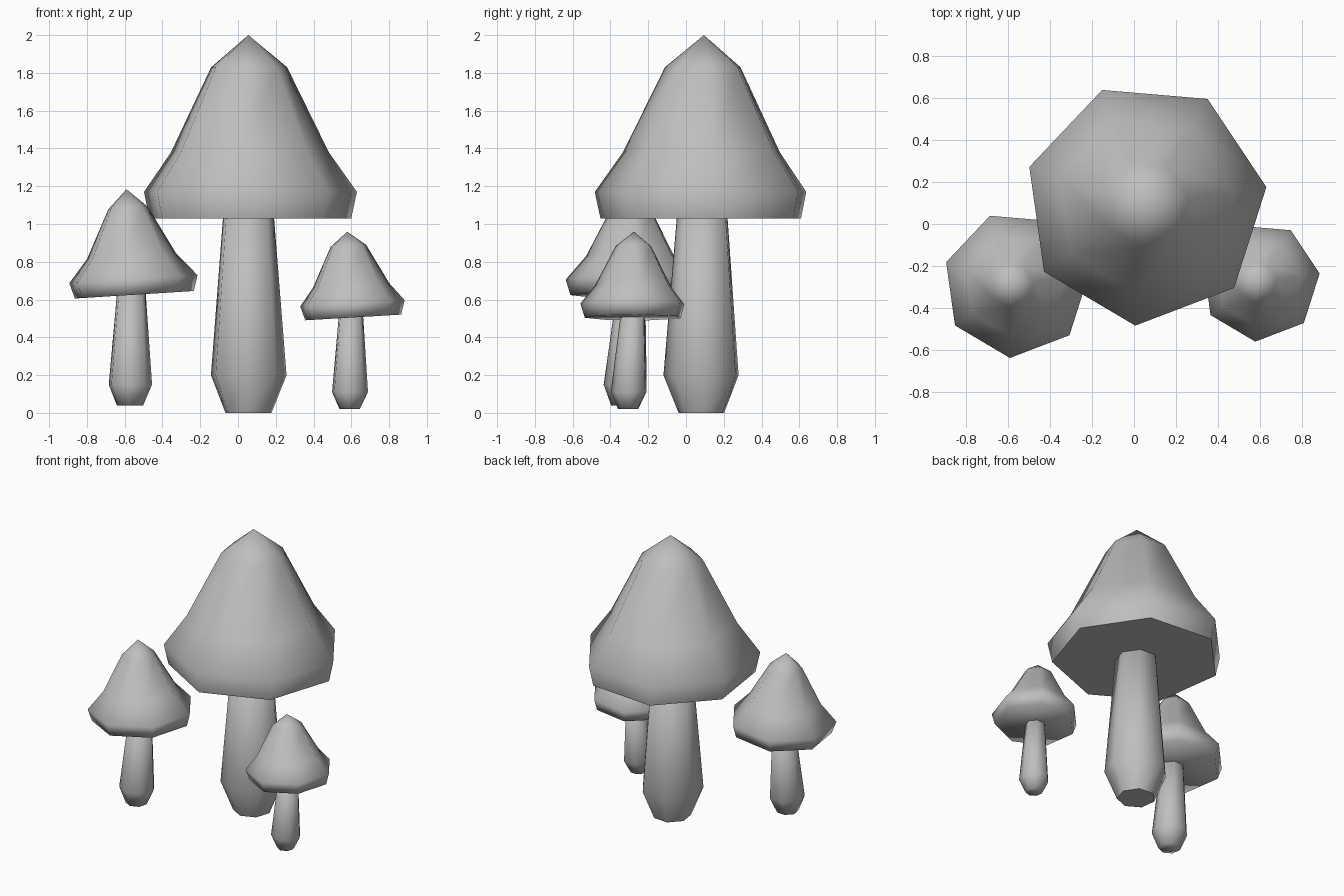
import bpy, bmesh, math
from mathutils import Vector, Matrix

if "Cube" in bpy.data.objects:
    bpy.data.objects.remove(bpy.data.objects["Cube"])

SIDES = 7
START = math.radians(8)

grey = bpy.data.materials.new("mushroom grey")
grey.diffuse_color = (0.52, 0.52, 0.52, 1)
grey.use_nodes = True
grey.node_tree.nodes["Principled BSDF"].inputs["Base Color"].default_value = grey.diffuse_color


def lathe(name, profile, base, top=None, tilt=0.0, flat_base=False, close_top=True):
    """Seven-sided turned part; profile is (radius, height) from the bottom up.
    The axis runs from base towards top (shear) or is tilted about y."""
    bm = bmesh.new()
    rings = []
    for r, h in profile:
        if r == 0:
            rings.append([bm.verts.new((0, 0, h))])
            continue
        angles = [START + 2 * math.pi * i / SIDES for i in range(SIDES)]
        rings.append([bm.verts.new((r * math.cos(a), r * math.sin(a), h)) for a in angles])
    bottom = bm.faces.new(rings[0][::-1])
    for low, high in zip(rings, rings[1:]):
        for i in range(SIDES):
            j = (i + 1) % SIDES
            if len(high) == 1:
                bm.faces.new((low[i], low[j], high[0]))
            else:
                bm.faces.new((low[i], low[j], high[j], high[i]))
    if close_top and len(rings[-1]) > 1:
        bm.faces.new(rings[-1])
    for f in bm.faces:
        f.smooth = True
    if flat_base:
        bottom.smooth = False
        for e in bottom.edges:
            e.smooth = False
    # lean or tilt, then move into place
    if top is not None:
        height = profile[-1][1]
        for v in bm.verts:
            t = v.co.z / height
            v.co.x += (top[0] - base[0]) * t
            v.co.y += (top[1] - base[1]) * t
    bm.transform(Matrix.Translation(Vector(base)) @ Matrix.Rotation(tilt, 4, 'Y'))
    mesh = bpy.data.meshes.new(name)
    bm.to_mesh(mesh)
    bm.free()
    mesh.materials.append(grey)
    obj = bpy.data.objects.new(name, mesh)
    bpy.context.collection.objects.link(obj)
    return obj


# Large mushroom in the middle
lathe("large_cap",
      [(0.55, 0), (0.58, 0.14), (0.43, 0.35), (0.207, 0.80), (0, 0.97)],
      (0.055, 0.095, 1.03), flat_base=True)
lathe("large_stem",
      [(0.125, 0), (0.206, 0.20), (0.137, 1.06)],
      (0.053, 0.085, 0), top=(0.053, 0.09), flat_base=True)

# Medium mushroom on the left, cap tilted outwards
lathe("left_cap",
      [(0.325, 0), (0.35, 0.083), (0.243, 0.205), (0.108, 0.46), (0, 0.56)],
      (-0.555, -0.288, 0.625), tilt=math.radians(-3.6))
lathe("left_stem",
      [(0.072, 0), (0.118, 0.11), (0.077, 0.61)],
      (-0.573, -0.325, 0.04), top=(-0.566, -0.288))

# Small mushroom on the right, cap tilted towards the middle
lathe("right_cap",
      [(0.262, 0), (0.285, 0.075), (0.208, 0.17), (0.097, 0.38), (0, 0.455)],
      (0.605, -0.275, 0.505), tilt=math.radians(-3.4))
lathe("right_stem",
      [(0.055, 0), (0.098, 0.09), (0.065, 0.51)],
      (0.59, -0.305, 0.02), top=(0.597, -0.28))
